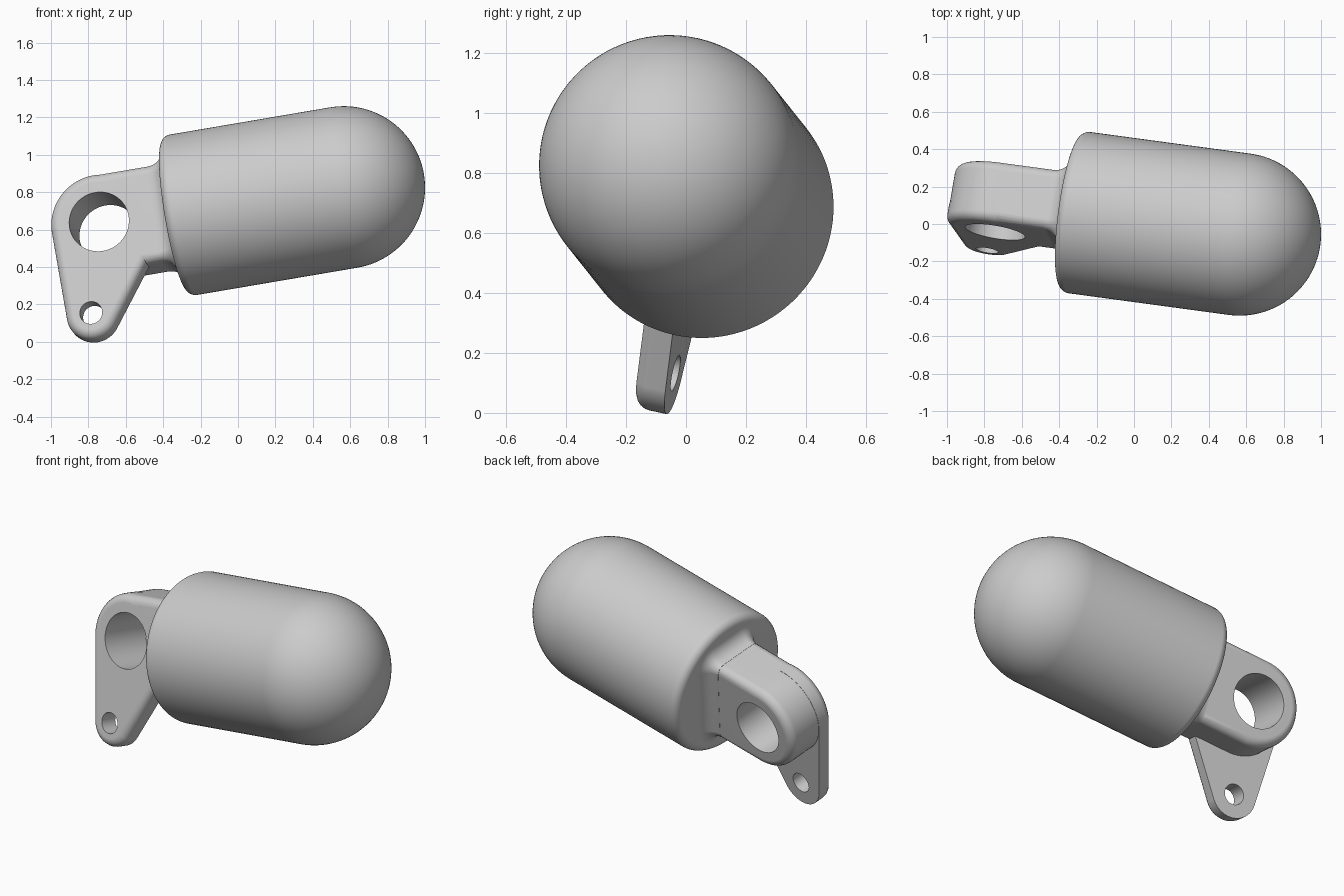
import bpy, bmesh, math
from mathutils import Vector, Matrix
from mathutils.geometry import convex_hull_2d

cube = bpy.data.objects.get("Cube")
if cube:
    bpy.data.objects.remove(cube)

# Tilted frame: local x runs along the capsule, y through the lug, z up the lug
along = Vector((0.977, -0.132, 0.166)).normalized()
through = Vector((0.16, 0.966, -0.21))
through = (through - along * through.dot(along)).normalized()
up = along.cross(through)
FRAME = Matrix.Translation((0.565, -0.055, 0.825)) @ Matrix((along, through, up)).transposed().to_4x4()

RADIUS, BASE, ROUND = 0.435, -0.926, 0.05      # capsule
HALF_H, HALF_T, EDGE = 0.265, 0.165, 0.05      # lug
EYE = (-1.31, 0)
SMALL_EYE = (-1.42, -0.486)

grey = bpy.data.materials.new("grey")
grey.use_nodes = True
grey.diffuse_color = (0.6, 0.6, 0.6, 1)
grey.node_tree.nodes["Principled BSDF"].inputs["Base Color"].default_value = (0.6, 0.6, 0.6, 1)


def arc(centre, radius, start, end, steps):
    angles = [math.radians(start + (end - start) * i / steps) for i in range(steps + 1)]
    return [(centre[0] + radius * math.cos(a), centre[1] + radius * math.sin(a)) for a in angles]


def make(name, bm):
    bmesh.ops.recalc_face_normals(bm, faces=bm.faces)
    mesh = bpy.data.meshes.new(name)
    bm.to_mesh(mesh)
    bm.free()
    mesh.materials.append(grey)
    obj = bpy.data.objects.new(name, mesh)
    bpy.context.collection.objects.link(obj)
    obj.matrix_world = FRAME
    return obj


def plate(name, outline, front, back, round_front=0, round_back=0):
    """Extrude an outline through the lug and round its rims."""
    bm = bmesh.new()
    face = bm.faces.new([bm.verts.new((x, front, z)) for x, z in outline])
    moved = bmesh.ops.extrude_face_region(bm, geom=[face], use_keep_orig=True)["geom"]
    bmesh.ops.translate(bm, vec=(0, back - front, 0),
                        verts=[g for g in moved if isinstance(g, bmesh.types.BMVert)])
    bmesh.ops.recalc_face_normals(bm, faces=bm.faces)
    for y, size in ((front, round_front), (back, round_back)):
        rim = [e for e in bm.edges if all(abs(v.co.y - y) < 1e-5 for v in e.verts)]
        if size:
            bmesh.ops.bevel(bm, geom=rim, offset=size, segments=5, profile=0.5, affect='EDGES')
    return make(name, bm)


def select(obj):
    bpy.ops.object.select_all(action='DESELECT')
    obj.select_set(True)
    bpy.context.view_layer.objects.active = obj


def combine(target, other, operation):
    select(target)
    mod = target.modifiers.new("combine", 'BOOLEAN')
    mod.operation, mod.object, mod.solver = operation, other, 'EXACT'
    bpy.ops.object.modifier_apply(modifier=mod.name)
    bpy.data.objects.remove(other)


def smooth(obj):
    select(obj)
    bpy.ops.object.shade_smooth_by_angle(angle=math.radians(35))
    obj.modifiers.new("even_shading", 'WEIGHTED_NORMAL').keep_sharp = True


# Capsule: lathed profile with a domed end and a rounded flat end
profile = [(BASE, 0)] + arc((BASE + ROUND, RADIUS - ROUND), ROUND, 180, 90, 8)
profile += arc((0, 0), RADIUS, 90, 0, 28)
bm = bmesh.new()
verts = [bm.verts.new((x, 0, z)) for x, z in profile]
edges = [bm.edges.new(pair) for pair in zip(verts, verts[1:])]
bmesh.ops.spin(bm, geom=verts + edges, axis=(1, 0, 0), cent=(0, 0, 0),
               angle=math.tau, steps=96, use_merge=True)
bmesh.ops.remove_doubles(bm, verts=bm.verts, dist=1e-4)
smooth(make("capsule_body", bm))

# Lug: round-ended block
outline = arc(EYE, HALF_H, 90, 270, 40) + [(BASE + 0.04, -HALF_H), (BASE + 0.04, HALF_H)]
lug = plate("lug", outline, -HALF_T, HALF_T, EDGE, EDGE)

# Thin tapered ear hanging from the front of the lug
points = arc(EYE, HALF_H + 0.002, 0, 360, 80) + arc(SMALL_EYE, 0.14, 0, 360, 60) + [(-1.08, -0.25)]
points = [Vector(p) for p in points]
outline = [points[i] for i in convex_hull_2d(points)]
front = -HALF_T - 0.002
combine(lug, plate("ear", outline, front, front + 0.11, EDGE), 'UNION')

# Through holes
for centre, radius in ((EYE, 0.162), (SMALL_EYE, 0.061)):
    cutter = plate("hole_cutter", arc(centre, radius, 0, 360, 64)[:-1], -0.5, 0.5)
    cutter.hide_render = True
    combine(lug, cutter, 'DIFFERENCE')
smooth(lug)

# Neck: rounded-rectangle rings flaring from the lug into the capsule
FLARE = 0.085
bm = bmesh.new()
rings = []
for i in range(9):
    a = math.radians(90 * i / 8)
    grow = FLARE * (1 - math.cos(a)) + 0.001
    x = BASE - FLARE + FLARE * math.sin(a) + 0.001
    ring = []
    for k, (sy, sz) in enumerate(((1, 1), (-1, 1), (-1, -1), (1, -1))):
        corner = (sy * (HALF_T - EDGE), sz * (HALF_H - EDGE))
        ring += [bm.verts.new((x, y, z)) for y, z in arc(corner, EDGE + grow, 90 * k, 90 * k + 90, 8)]
    rings.append(ring)
for r, s in zip(rings, rings[1:]):
    for j in range(len(r)):
        bm.faces.new((r[j - 1], r[j], s[j], s[j - 1]))
bm.faces.new(rings[0])
bm.faces.new(rings[-1])
smooth(make("neck_fillet", bm))
